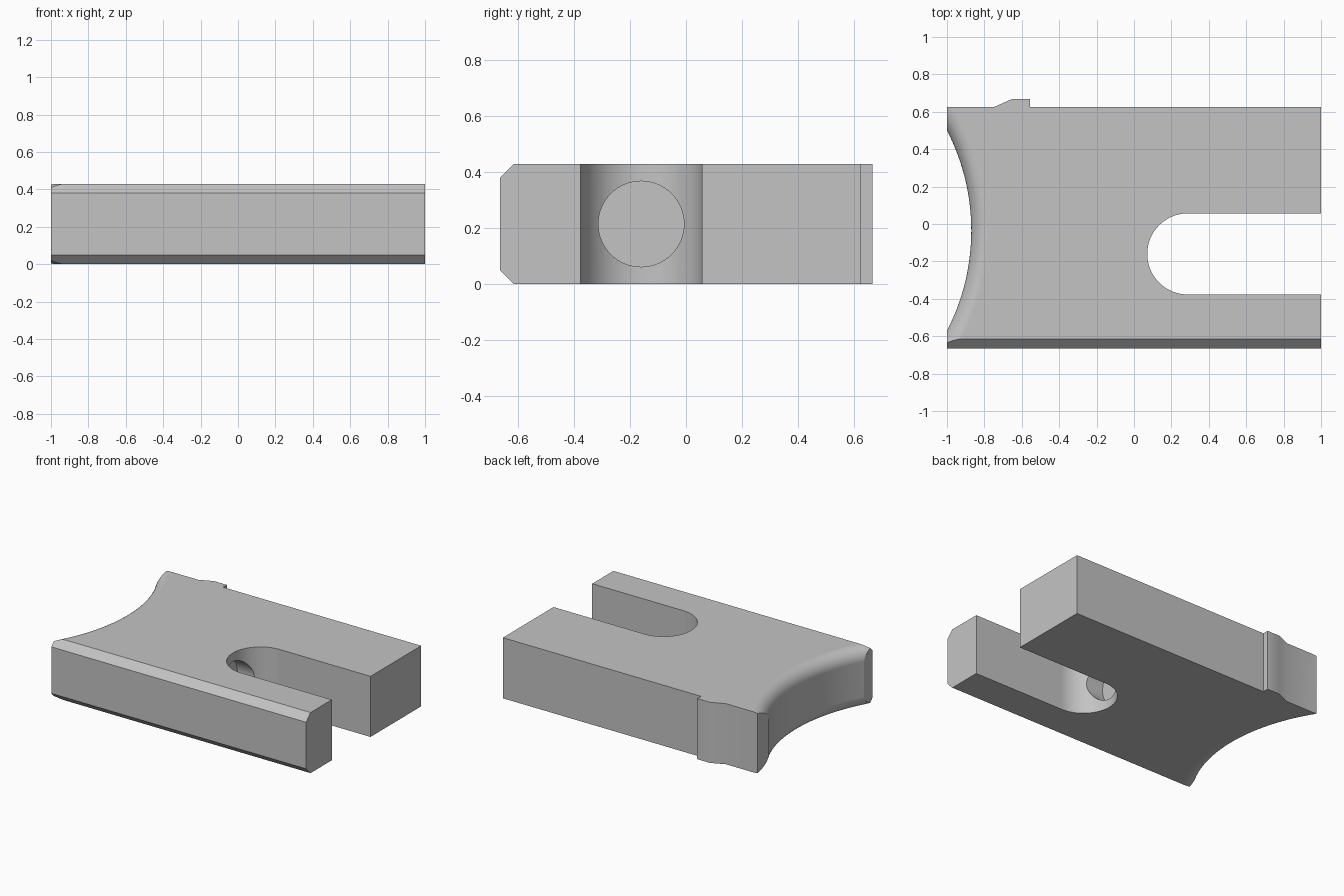
import bpy, bmesh
from math import sin, cos, pi

if "Cube" in bpy.data.objects:
    bpy.data.objects.remove(bpy.data.objects["Cube"], do_unlink=True)

HEIGHT = 0.43
FRONT, BACK = -0.665, 0.625
CHAMFER = 0.05

grey = bpy.data.materials.new("plain_grey")
grey.use_nodes = True
GREY = (0.55, 0.55, 0.55, 1)
grey.diffuse_color = GREY
grey.node_tree.nodes["Principled BSDF"].inputs["Base Color"].default_value = GREY


def finish(bm, name):
    bmesh.ops.remove_doubles(bm, verts=bm.verts, dist=1e-5)
    bmesh.ops.recalc_face_normals(bm, faces=bm.faces)
    mesh = bpy.data.meshes.new(name)
    bm.to_mesh(mesh)
    bm.free()
    mesh.materials.append(grey)
    obj = bpy.data.objects.new(name, mesh)
    bpy.context.collection.objects.link(obj)
    return obj


def prism(name, points, direction):
    bm = bmesh.new()
    face = bm.faces.new([bm.verts.new(p) for p in points])
    grown = bmesh.ops.extrude_face_region(bm, geom=[face], use_keep_orig=True)
    moved = [g for g in grown["geom"] if isinstance(g, bmesh.types.BMVert)]
    bmesh.ops.translate(bm, verts=moved, vec=direction)
    return finish(bm, name)


def lathe(name, profile, centre, steps):
    # Turn an (r, z) profile about the vertical axis through centre
    bm = bmesh.new()
    verts = [bm.verts.new((centre[0] + r, centre[1], z)) for r, z in profile]
    edges = [bm.edges.new(pair) for pair in zip(verts, verts[1:])]
    bmesh.ops.spin(bm, geom=verts + edges, cent=(*centre, 0), axis=(0, 0, 1),
                   angle=2 * pi, steps=steps)
    return finish(bm, name)


def combine(target, tool, operation):
    mod = target.modifiers.new(tool.name, "BOOLEAN")
    mod.operation, mod.solver, mod.object = operation, "EXACT", tool
    tool.hide_render = True
    bpy.context.view_layer.objects.active = target
    bpy.ops.object.modifier_apply(modifier=mod.name)
    bpy.data.objects.remove(tool, do_unlink=True)


# Block with chamfered front edges
section = [(FRONT, CHAMFER), (FRONT + CHAMFER, 0), (BACK, 0), (BACK, HEIGHT),
           (FRONT + CHAMFER, HEIGHT), (FRONT, HEIGHT - CHAMFER)]
body = prism("slotted_block", [(-1, y, z) for y, z in section], (2, 0, 0))

# Ramped locating rib on the back
rib = [(-0.75, BACK), (-0.655, 0.667), (-0.555, 0.667), (-0.555, 0.5), (-0.75, 0.5)]
combine(body, prism("rib", [(x, y, 0) for x, y in rib], (0, 0, HEIGHT)), "UNION")

# Round-ended slot open on the left side
slot_x, slot_y, slot_r = 0.288, -0.16, 0.217
arc = [pi / 2 + pi * i / 40 for i in range(41)]
slot = [(slot_x + slot_r * cos(a), slot_y + slot_r * sin(a), -0.1) for a in arc]
slot += [(1.2, slot_y - slot_r, -0.1), (1.2, slot_y + slot_r, -0.1)]
combine(body, prism("slot_cutter", slot, (0, 0, 0.7)), "DIFFERENCE")

# Blind hole in the end of the slot
turn = [2 * pi * i / 64 for i in range(64)]
hole = [(0, slot_y + 0.153 * cos(a), HEIGHT / 2 + 0.153 * sin(a)) for a in turn]
combine(body, prism("hole_cutter", hole, (0.3, 0, 0)), "DIFFERENCE")

# Concave end with rounded upper and lower rims
hollow_r, fillet = 1.166, 0.09
rim = [(hollow_r + fillet * (1 - cos(a)), HEIGHT - fillet + fillet * sin(a))
       for a in [pi / 2 * i / 10 for i in range(11)]]
upper = rim + [(hollow_r + fillet, 0.6), (0, 0.6)]
lower = [(r, HEIGHT - z) for r, z in reversed(upper)]
combine(body, lathe("hollow_cutter", lower + upper, (-2.036, -0.035), 192), "DIFFERENCE")

# Smooth curves, crisp edges
bpy.ops.object.select_all(action="DESELECT")
body.select_set(True)
bpy.context.view_layer.objects.active = body
bpy.ops.object.shade_smooth_by_angle(angle=0.44)
weighted = body.modifiers.new("even_shading", "WEIGHTED_NORMAL")
weighted.keep_sharp = True
